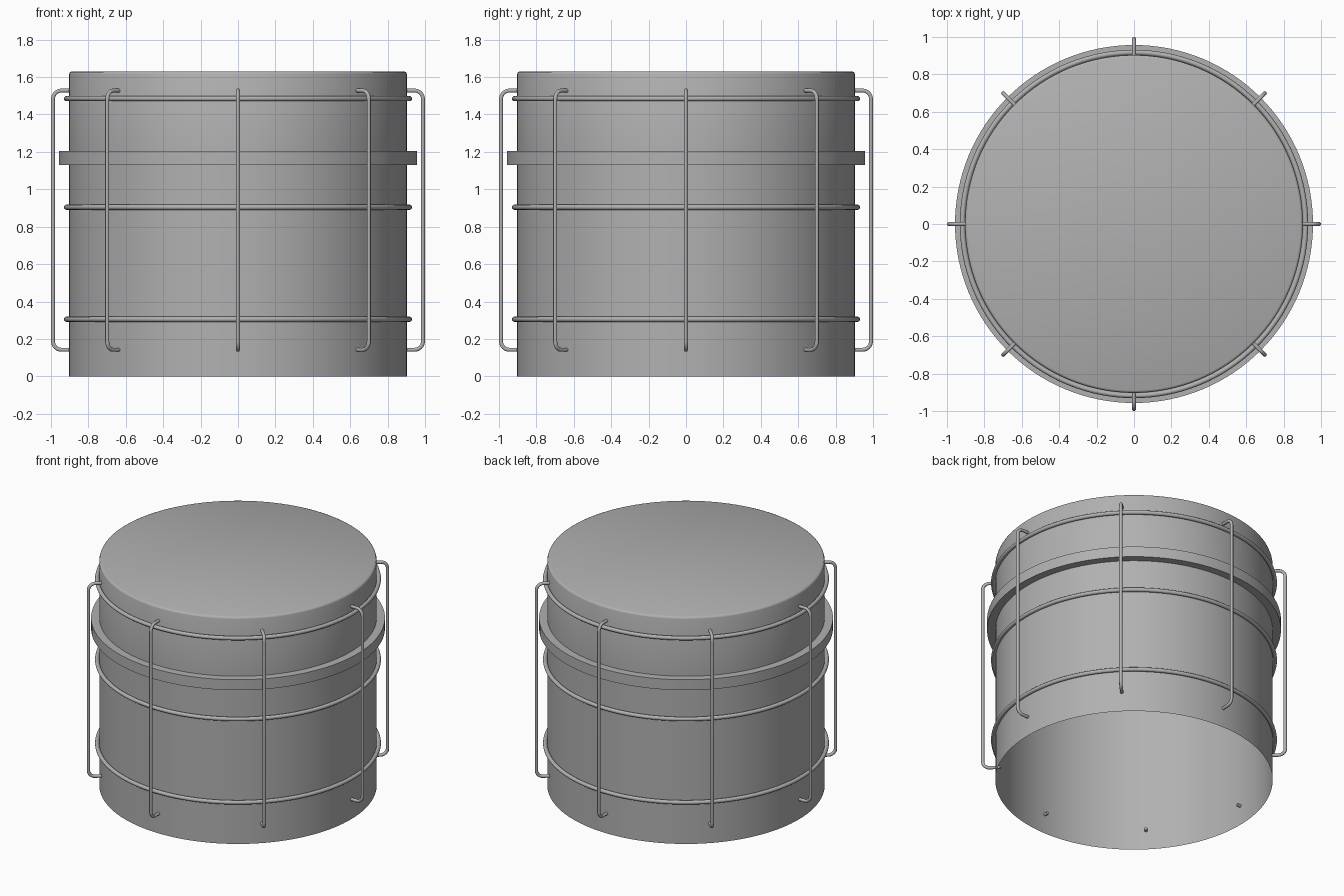
import bpy, bmesh
from math import sin, cos, pi, radians

if "Cube" in bpy.data.objects:
    bpy.data.objects.remove(bpy.data.objects["Cube"])

SEG = 128

# Dark grey metal shared by every part
grey = bpy.data.materials.new("dark_grey_metal")
grey.diffuse_color = (0.44, 0.44, 0.44, 1)
grey.use_nodes = True
grey.node_tree.nodes["Principled BSDF"].inputs["Base Color"].default_value = grey.diffuse_color


def activate(obj):
    bpy.ops.object.select_all(action='DESELECT')
    obj.select_set(True)
    bpy.context.view_layer.objects.active = obj


def lathe(name, profile):
    """Revolve an (r, z) profile, top centre cap closed from the first ring."""
    bm = bmesh.new()
    rings = [[bm.verts.new((r * cos(2 * pi * i / SEG), r * sin(2 * pi * i / SEG), z))
              for i in range(SEG)] for r, z in profile]
    bm.faces.new(rings[0])
    for a, b in zip(rings, rings[1:]):
        for i in range(SEG):
            j = (i + 1) % SEG
            bm.faces.new((a[i], b[i], b[j], a[j]))
    mesh = bpy.data.meshes.new(name)
    bm.to_mesh(mesh)
    bm.free()
    mesh.materials.append(grey)
    obj = bpy.data.objects.new(name, mesh)
    bpy.context.collection.objects.link(obj)
    activate(obj)
    bpy.ops.object.shade_smooth_by_angle(angle=radians(50))
    return obj


# Drum shell: closed rounded top, raised band, open bottom
R, BAND = 0.903, 0.957
lathe("drum_shell", [(R - 0.013, 1.63), (R - 0.004, 1.626), (R, 1.615),
                     (R, 1.205), (BAND, 1.205), (BAND, 1.13), (R, 1.13), (R, 0.0)])

# Wire hoops
for name, z in (("lower_hoop", 0.305), ("middle_hoop", 0.904), ("upper_hoop", 1.485)):
    bpy.ops.mesh.primitive_torus_add(major_radius=0.917, minor_radius=0.014,
                                     major_segments=SEG, minor_segments=12,
                                     location=(0, 0, z))
    hoop = bpy.context.object
    hoop.name = name
    hoop.data.materials.append(grey)
    bpy.ops.object.shade_smooth()

# Upright bent rods: one path with rounded corners, ends pierce the shell
OUT, LOW, HIGH, BEND, END = 0.989, 0.142, 1.528, 0.045, 0.875
path = [(END, LOW)]
for k in range(7):
    a = -pi / 2 + k * pi / 12
    path.append((OUT - BEND + BEND * cos(a), LOW + BEND + BEND * sin(a)))
for k in range(7):
    a = k * pi / 12
    path.append((OUT - BEND + BEND * cos(a), HIGH - BEND + BEND * sin(a)))
path.append((END, HIGH))

curve = bpy.data.curves.new("upright_rod", 'CURVE')
curve.dimensions = '3D'
curve.bevel_depth = 0.011
curve.bevel_resolution = 3
curve.use_fill_caps = True
curve.materials.append(grey)
spline = curve.splines.new('POLY')
spline.points.add(len(path) - 1)
for p, (r, z) in zip(spline.points, path):
    p.co = (r, 0, z, 1)
rod = bpy.data.objects.new("upright_rod_1", curve)
bpy.context.collection.objects.link(rod)
activate(rod)
bpy.ops.object.convert(target='MESH')
rod = bpy.context.object
bpy.ops.object.shade_smooth_by_angle(angle=radians(40))

# Eight rods around the drum
for i in range(1, 8):
    copy = rod.copy()
    copy.name = f"upright_rod_{i + 1}"
    copy.rotation_euler.z = i * pi / 4
    bpy.context.collection.objects.link(copy)
